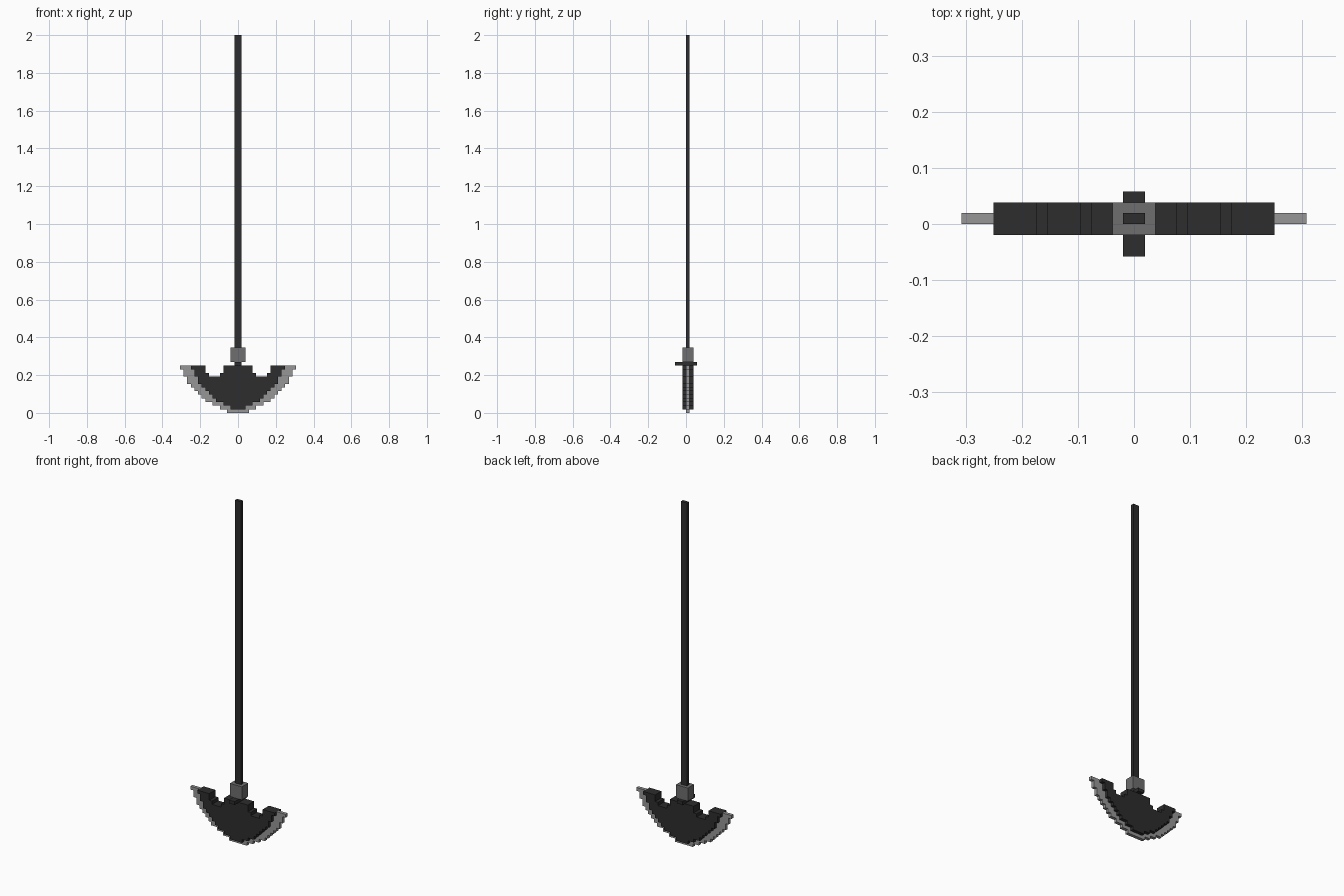
import bpy, bmesh

if "Cube" in bpy.data.objects:
    bpy.data.objects.remove(bpy.data.objects["Cube"])

V = 2 / 104  # one voxel; the model is 104 voxels tall


def material(name, value):
    m = bpy.data.materials.new(name)
    m.diffuse_color = (value, value, value, 1)
    m.use_nodes = True
    m.node_tree.nodes["Principled BSDF"].inputs["Base Color"].default_value = m.diffuse_color
    return m


dark = material("dark iron", 0.026)
grey = material("mid grey metal", 0.156)
steel = material("light steel", 0.305)


def extrude_outline(name, outline, y0, y1, mat):
    """Closed x-z outline (voxels, counter-clockwise from the front) extruded along y."""
    bm = bmesh.new()
    face = bm.faces.new([bm.verts.new((x * V, y0 * V, z * V)) for x, z in outline])
    out = bmesh.ops.extrude_face_region(bm, geom=[face])
    moved = [g for g in out["geom"] if isinstance(g, bmesh.types.BMVert)]
    bmesh.ops.translate(bm, verts=moved, vec=(0, (y1 - y0) * V, 0))
    bmesh.ops.recalc_face_normals(bm, faces=bm.faces)
    mesh = bpy.data.meshes.new(name)
    bm.to_mesh(mesh)
    bm.free()
    mesh.materials.append(mat)
    obj = bpy.data.objects.new(name, mesh)
    bpy.context.collection.objects.link(obj)
    return obj


def box(name, half_x, y0, y1, z0, z1, mat):
    extrude_outline(name, [(-half_x, z0), (half_x, z0), (half_x, z1), (-half_x, z1)], y0, y1, mat)


def stair(half_widths, first_row):
    """Right half of a stepped curve, bottom to top."""
    return [p for i, w in enumerate(half_widths)
            for p in ((w, first_row + i), (w, first_row + i + 1))]


def mirrored(points):
    return [(-x, z) for x, z in reversed(points)]


# Stepped half widths of the edge, one per voxel row
edge = [3, 5, 7, 9, 10, 11, 12, 13, 14, 14, 15, 15, 16]
outer = stair(edge, 0)
inner = stair([w - 3 for w in edge[1:]], 1)

# Thin crescent cutting edge
extrude_outline("cutting_edge", mirrored(outer) + outer + inner[::-1] + mirrored(inner)[::-1],
                0, 1, steel)

# Thick blade body with two stepped notches in its top
notch = [(9, 13), (9, 11), (8, 11), (8, 10), (5, 10), (5, 11), (4, 11), (4, 13)]
half = inner + notch
extrude_outline("blade_body", half + mirrored(half), -1, 2, dark)

# Cross pin, collar and long rod
box("cross_pin", 1, -3, 3, 13, 14, dark)
box("collar", 2, -1, 2, 14, 18, grey)
box("rod", 1, 0, 1, 18, 104, dark)
